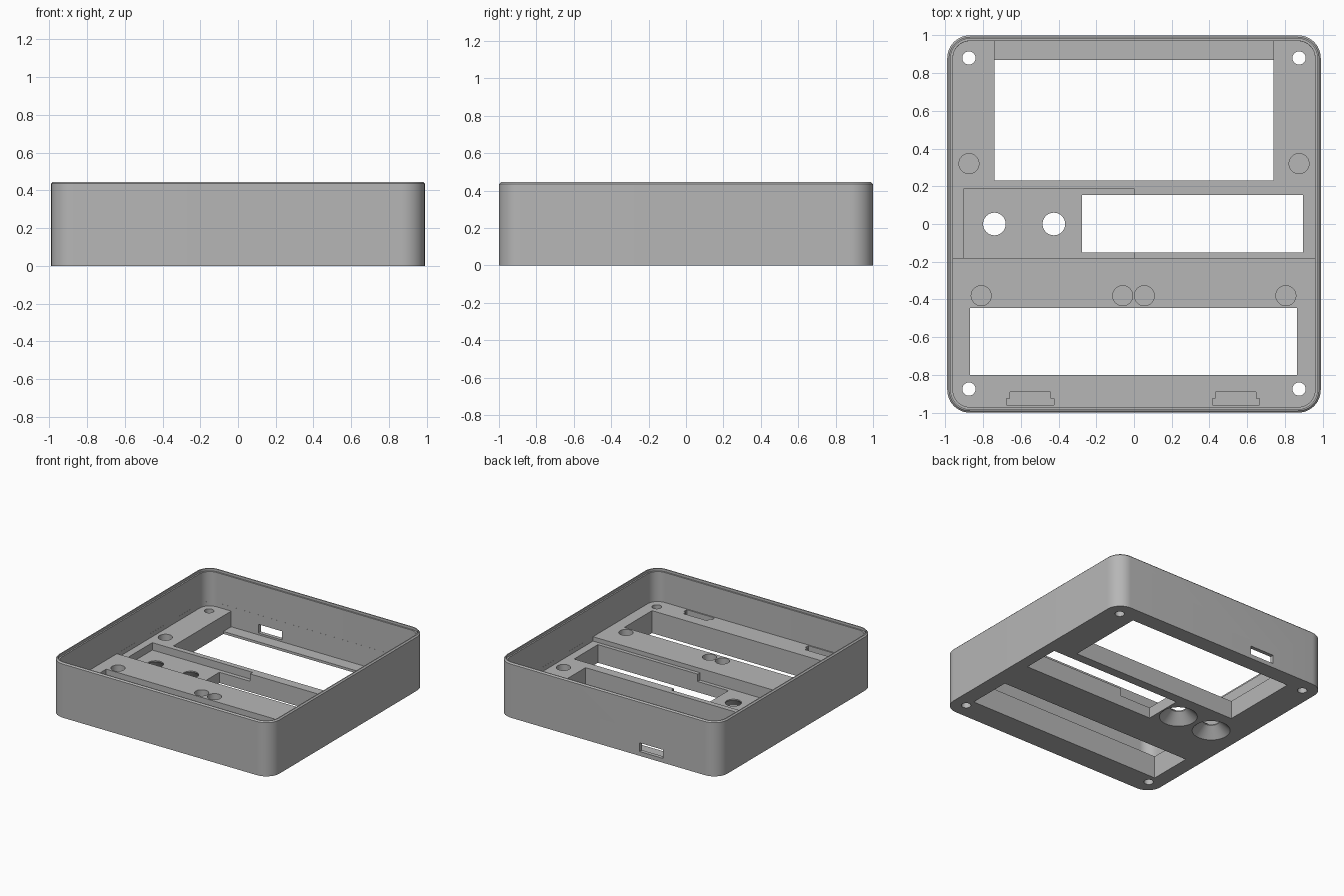
import bpy, bmesh, math

if "Cube" in bpy.data.objects:
    bpy.data.objects.remove(bpy.data.objects["Cube"])

W, D, H = 0.99, 1.0, 0.445      # half width, half depth, height
R = 0.12                        # outer corner radius
FRONT_TOP, DECK_TOP, POCKET_TOP, LEDGE_TOP = 0.182, 0.147, 0.087, 0.02
ABOVE, BELOW = 0.3, -0.1

grey = bpy.data.materials.new("plain grey")
grey.use_nodes = True
colour = (0.47, 0.47, 0.47, 1)
grey.diffuse_color = colour
grey.node_tree.nodes["Principled BSDF"].inputs["Base Color"].default_value = colour


def rounded_rect(x0, x1, y0, y1, r_back, r_front, steps=12):
    """Counter-clockwise outline; a zero radius gives a square corner."""
    pts = []
    corners = ((x1, y1, -1, -1, r_back), (x0, y1, 1, -1, r_back),
               (x0, y0, 1, 1, r_front), (x1, y0, -1, 1, r_front))
    for i, (x, y, sx, sy, r) in enumerate(corners):
        for k in range(steps + 1 if r else 1):
            a = math.pi / 2 * (i + k / steps)
            pts.append((x + sx * r + r * math.cos(a), y + sy * r + r * math.sin(a)))
    return pts


def circle(x, y, r, n=40):
    return [(x + r * math.cos(math.tau * i / n), y + r * math.sin(math.tau * i / n))
            for i in range(n)]


def loft(name, rings):
    """Closed solid through outlines given as (points, z)."""
    bm = bmesh.new()
    loops = [[bm.verts.new((x, y, z)) for x, y in pts] for pts, z in rings]
    for a, b in zip(loops, loops[1:]):
        n = len(a)
        for i in range(n):
            j = (i + 1) % n
            bm.faces.new((a[i], a[j], b[j], b[i]))
    bm.faces.new(loops[0][::-1])
    bm.faces.new(loops[-1])
    bmesh.ops.recalc_face_normals(bm, faces=bm.faces)
    mesh = bpy.data.meshes.new(name)
    bm.to_mesh(mesh)
    bm.free()
    obj = bpy.data.objects.new(name, mesh)
    bpy.context.collection.objects.link(obj)
    return obj


def wall_ring(inset):
    return rounded_rect(-W + inset, W - inset, -D + inset, D - inset, R - inset, R - inset)


# Tray: outer wall, chamfered rim, inner lip, inner wall and floor
tray = loft("enclosure_tray", [
    (wall_ring(0), 0), (wall_ring(0), H - 0.01), (wall_ring(0.01), H),
    (wall_ring(0.018), H), (wall_ring(0.018), H - 0.02),
    (wall_ring(0.03), H - 0.02), (wall_ring(0.03), FRONT_TOP)])
tray.data.materials.append(grey)
bpy.context.view_layer.objects.active = tray
tray.select_set(True)


def cut(rings):
    cutter = loft("cutter", rings)
    cutter.hide_render = True
    mod = tray.modifiers.new("cut", "BOOLEAN")
    mod.operation, mod.solver, mod.object = "DIFFERENCE", "EXACT", cutter
    bpy.ops.object.modifier_apply(modifier=mod.name)
    bpy.data.objects.remove(cutter)


def cut_prism(pts, z0, z1):
    cut([(pts, z0), (pts, z1)])


def cut_box(x0, x1, y0, y1, z0, z1):
    cut_prism([(x0, y0), (x1, y0), (x1, y1), (x0, y1)], z0, z1)


# Lower deck behind the raised front block
ix, iy = W - 0.0305, D - 0.0305
cut_prism(rounded_rect(-ix, ix, -0.18, iy, R - 0.03, 0), DECK_TOP, ABOVE)

# Display window with a thin ledge along the back wall
cut_box(-0.74, 0.74, 0.23, iy, LEDGE_TOP, ABOVE)
cut_box(-0.74, 0.74, 0.23, 0.87, BELOW, ABOVE)

# Recessed control pocket and the middle and front windows
cut_box(-0.90, 0, -0.18, 0.188, POCKET_TOP, ABOVE)
cut_box(-0.275, 0.895, -0.15, 0.155, BELOW, ABOVE)
cut_box(-0.87, 0.865, -0.80, -0.445, BELOW, ABOVE)

# Knob holes, countersunk from below
for x in (-0.74, -0.425):
    cut([(circle(x, 0, 0.15), -0.01), (circle(x, 0, 0.06), 0.078),
         (circle(x, 0, 0.06), ABOVE)])

# Corner screw holes
for x in (-0.875, 0.875):
    for y in (-0.875, 0.88):
        cut_prism(circle(x, y, 0.035), BELOW, ABOVE)

# Blind fixing holes
for x, y in ((-0.875, 0.32), (0.875, 0.32), (-0.81, -0.38),
             (0.805, -0.38), (-0.06, -0.38), (0.055, -0.38)):
    cut_prism(circle(x, y, 0.053), 0.04, ABOVE)

# Stepped clip notches by the front wall
for x in (-0.55, 0.54):
    a, b = 0.125, 0.107
    cut_prism([(x - a, -0.96), (x + a, -0.96), (x + a, -0.925), (x + b, -0.925),
               (x + b, -0.89), (x - b, -0.89), (x - b, -0.925), (x - a, -0.925)],
              0.1, ABOVE)

# Cable slot through the back wall
cut_box(-0.495, -0.285, 0.92, 1.1, 0.035, 0.105)

bpy.ops.object.shade_smooth_by_angle(angle=math.radians(30))
